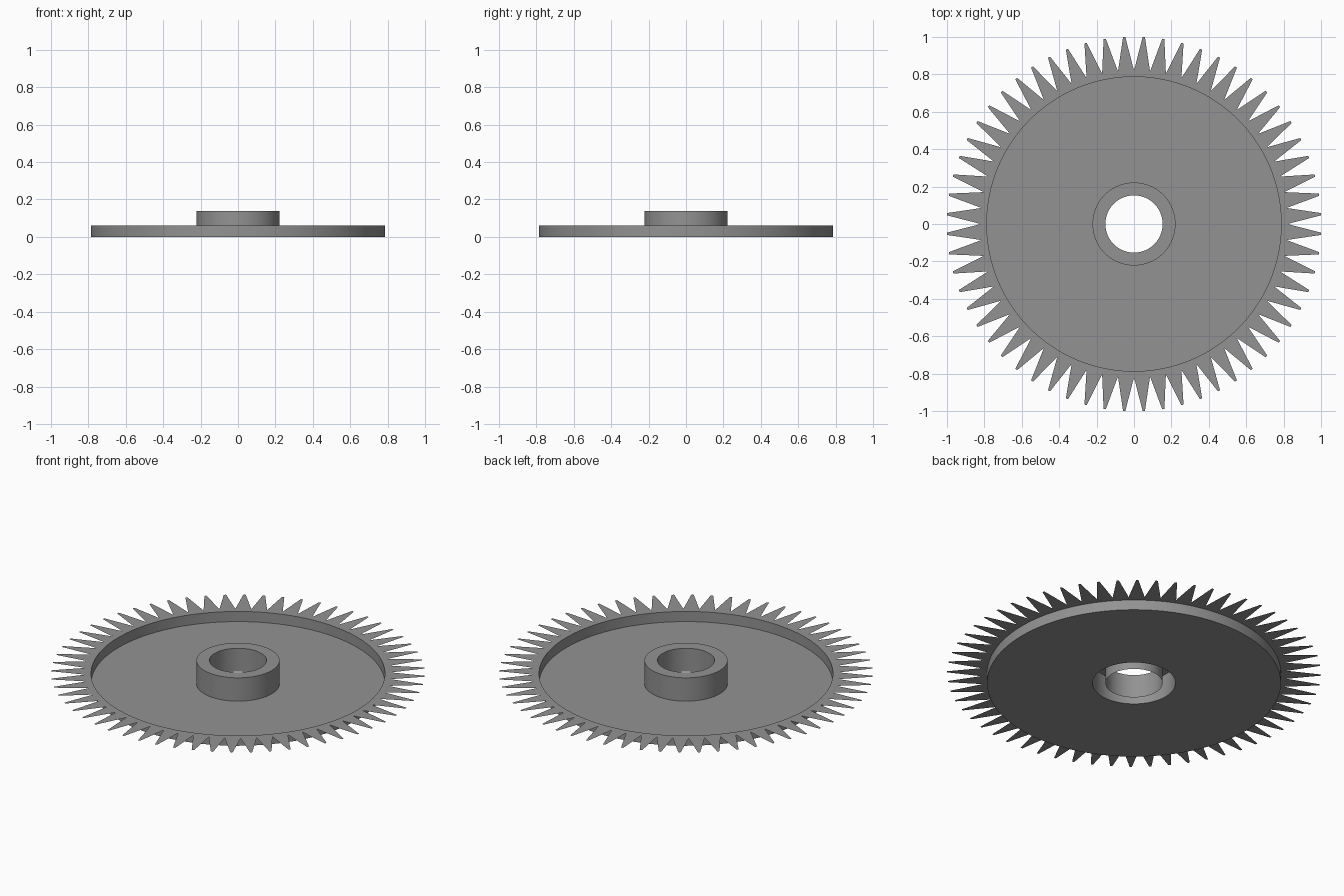
import bpy, bmesh
from math import sin, cos, radians

if "Cube" in bpy.data.objects:
    bpy.data.objects.remove(bpy.data.objects["Cube"])

TEETH = 60
SEGS = TEETH * 4

# Dark grey metal
metal = bpy.data.materials.new("dark_metal")
metal.diffuse_color = (0.29, 0.29, 0.29, 1)
metal.use_nodes = True
metal.node_tree.nodes["Principled BSDF"].inputs["Base Color"].default_value = metal.diffuse_color


def polar(r, deg, z):
    a = radians(deg)
    return (r * cos(a), r * sin(a), z)


def finish(bm, name):
    mesh = bpy.data.meshes.new(name)
    bm.to_mesh(mesh)
    bm.free()
    mesh.materials.append(metal)
    ob = bpy.data.objects.new(name, mesh)
    bpy.context.collection.objects.link(ob)
    bpy.ops.object.select_all(action='DESELECT')
    ob.select_set(True)
    bpy.context.view_layer.objects.active = ob
    bpy.ops.object.shade_smooth_by_angle(angle=radians(30))
    return ob


def lathe(name, profile):
    """Revolve an open (radius, z) profile into a thin sheet."""
    bm = bmesh.new()
    rings = [[bm.verts.new(polar(r, 360 * i / SEGS, z)) for i in range(SEGS)]
             for r, z in profile]
    for a, b in zip(rings, rings[1:]):
        for i in range(SEGS):
            j = (i + 1) % SEGS
            bm.faces.new((a[i], a[j], b[j], b[i]))
    return finish(bm, name)


# Pressed sheet body: bore, hub top, hub wall, floor and raised rim wall
lathe("wheel_body", [(0.153, 0), (0.153, 0.138), (0.222, 0.138),
                     (0.222, 0), (0.787, 0), (0.787, 0.06)])

# Flat toothed rim at the top of the wall, one tooth per step
bm = bmesh.new()
step = 360 / TEETH
for k in range(TEETH):
    a = k * step
    c = a + step / 2
    inner = [polar(0.787, a + step * i / 4, 0.06) for i in range(5)]
    outer = [polar(0.82, a + step, 0.06), polar(1.001, c + 0.35, 0.06),
             polar(1.001, c - 0.35, 0.06), polar(0.82, a, 0.06)]
    bm.faces.new([bm.verts.new(p) for p in reversed(inner + outer)])
bmesh.ops.remove_doubles(bm, verts=bm.verts, dist=1e-5)
bmesh.ops.recalc_face_normals(bm, faces=bm.faces)
if sum(f.normal.z for f in bm.faces) < 0:
    bmesh.ops.reverse_faces(bm, faces=bm.faces)
finish(bm, "toothed_rim")
